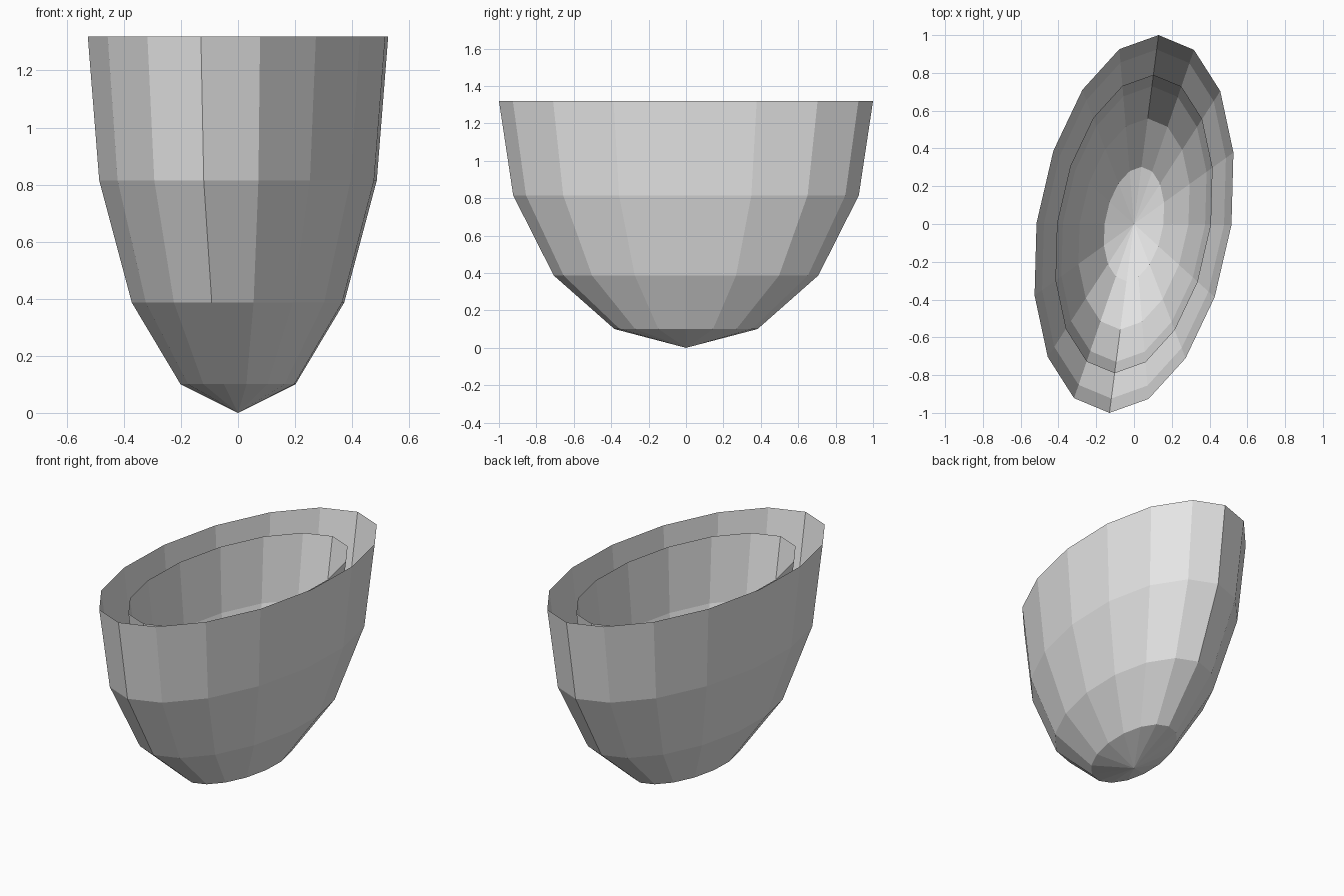
import bpy
import bmesh
import math
from mathutils import Vector

cube = bpy.data.objects.get("Cube")
if cube:
    bpy.data.objects.remove(cube, do_unlink=True)

SIDES, RINGS = 16, 4
LONG_AXIS = Vector((0.13, 1.0, 0))     # skewed oval of the rim
SHORT_AXIS = Vector((0.516, -0.005, 0))
HEIGHT = 1.32

grey = bpy.data.materials.new("plain grey")
colour = (0.8, 0.8, 0.8, 1)
grey.diffuse_color = colour
grey.use_nodes = True
grey.node_tree.nodes["Principled BSDF"].inputs["Base Color"].default_value = colour


def half_shell(name, scale, rim_z, inward=False):
    """Open half ellipsoid hanging down from its rim."""
    bm = bmesh.new()
    rings = []
    for r in range(RINGS):
        tilt = math.pi / 2 * r / RINGS
        ring = []
        for s in range(SIDES):
            turn = math.tau * s / SIDES
            p = LONG_AXIS * math.cos(turn) + SHORT_AXIS * math.sin(turn)
            p = p * scale * math.cos(tilt)
            p.z = rim_z - HEIGHT * scale * math.sin(tilt)
            ring.append(bm.verts.new(p))
        rings.append(ring)
    apex = bm.verts.new((0, 0, rim_z - HEIGHT * scale))
    for s in range(SIDES):
        n = (s + 1) % SIDES
        for upper, lower in zip(rings, rings[1:]):
            bm.faces.new((upper[s], upper[n], lower[n], lower[s]))
        bm.faces.new((rings[-1][s], rings[-1][n], apex))
    # Turn every face away from the axis, or towards it for the lining
    bm.normal_update()
    centre = Vector((0, 0, rim_z))
    for f in bm.faces:
        outward = f.normal.dot(f.calc_center_median() - centre) > 0
        if outward == inward:
            f.normal_flip()
    mesh = bpy.data.meshes.new(name)
    bm.to_mesh(mesh)
    bm.free()
    mesh.materials.append(grey)
    obj = bpy.data.objects.new(name, mesh)
    bpy.context.collection.objects.link(obj)
    return obj


# Outer bowl and the smaller bowl nested inside it
half_shell("outer_shell", 1.0, HEIGHT)
half_shell("inner_shell", 0.79, 1.24, inward=True)
